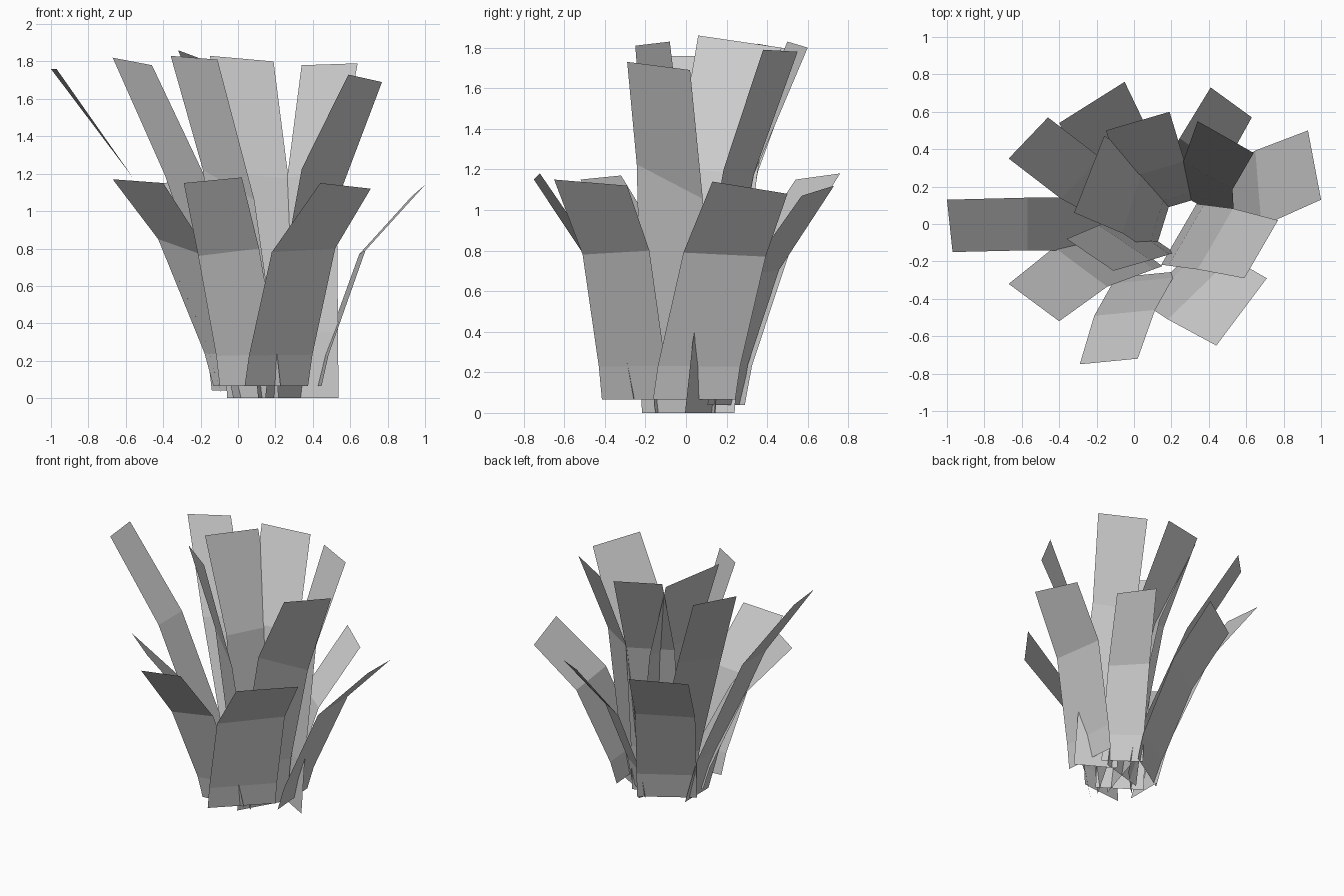
import bpy
from math import radians
from mathutils import Vector, Matrix

# each blade: tip left xy, tip right xy, bend centre, base centre, tip heights, bend slant
OUTER = [
    ((1.0, .13), (.93, .50), (.665, .19), (.43, .04), 1.14, 1.08, -.02),
    ((.44, -.65), (.71, -.29), (.35, -.345), (.205, -.25), 1.15, 1.12, .02),
    ((-.29, -.75), (.02, -.72), (-.05, -.475), (.065, -.27), 1.15, 1.18, .04),
    ((-.67, -.32), (-.40, -.52), (-.285, -.23), (.01, -.12), 1.17, 1.15, -.10),
    ((-.40, .54), (-.05, .76), (-.105, .40), (.035, .18), 1.15, 1.18, .02),
    ((.41, .73), (.63, .57), (.36, .375), (.265, .19), 1.12, 1.07, -.03),
]
INNER = [
    ((-1.0, .13), (-.97, -.15), (-.57, 0), (-.09, 0), 1.76, 1.76, 0),
    ((-.67, .35), (-.46, .57), (-.285, .245), (.08, .05), 1.82, 1.78, 0),
    ((-.15, .50), (.19, .60), (.10, .285), (.185, .09), 1.83, 1.80, -.03),
    ((.34, .55), (.64, .38), (.395, .26), (.405, .07), 1.78, 1.79, .02),
    ((.59, -.29), (.77, .02), (.435, -.08), (.24, -.055), 1.73, 1.69, -.17),
    ((-.36, -.08), (-.11, -.25), (-.05, -.10), (.08, -.06), 1.83, 1.81, -.16),
    ((-.32, .06), (-.16, .47), (.0, .15), (.17, .04), 1.86, 1.80, -.04),
]
# turn (degrees) of the lower part, by row in each list
OUTER_TURN = [-6, -9, 0, 0, 0, 0]
INNER_TURN = [-6, 0, 0, 0, 0, 0, 4]
OUTER_WIDE = [1.08, 1.05, 1.05, 1.05, 1.0, 1.05]
INNER_WIDE = [1.0, 1.0, 1.0, .88, 1.05, 1.1, .95]


def blade(name, spec, turn, wide, base_z, low_z, bend_z, low_frac):
    """Flat strip of three quads, bent outward towards its tip."""
    a, b, bend, base, za, zb, slant = spec
    a, b, bend, base = (Vector(p) for p in (a, b, bend, base))
    half = (b - a) / 2
    low = Matrix.Rotation(radians(turn), 2) @ half * wide
    rows = [(base, base_z, 0, low), (base.lerp(bend, low_frac), low_z, slant * .2, low),
            (bend, bend_z, slant, low), ((a + b) / 2, (za + zb) / 2, zb - za, half)]
    verts = []
    for c, z, s, h in rows:
        for side in (-1, 1):
            p = c + h * side
            verts.append((p.x, p.y, z + side * s / 2))
    faces = [(i, i + 1, i + 3, i + 2) for i in (0, 2, 4)]
    mesh = bpy.data.meshes.new(name)
    mesh.from_pydata(verts, [], faces)
    bpy.context.collection.objects.link(bpy.data.objects.new(name, mesh))


# short outer leaves
for i, spec in enumerate(OUTER):
    blade(f"outer_leaf_{i + 1}", spec, OUTER_TURN[i], OUTER_WIDE[i],
          .065 if i < 4 else .04, .23, (.78, .79, .78, .80, .78, .69)[i], .16)

# tall inner leaves
for i, spec in enumerate(INNER):
    blade(f"inner_leaf_{i + 1}", spec, INNER_TURN[i], INNER_WIDE[i],
          .02 if i == 0 else 0, .35, 1.14 if i in (4, 5) else 1.19, .2)
